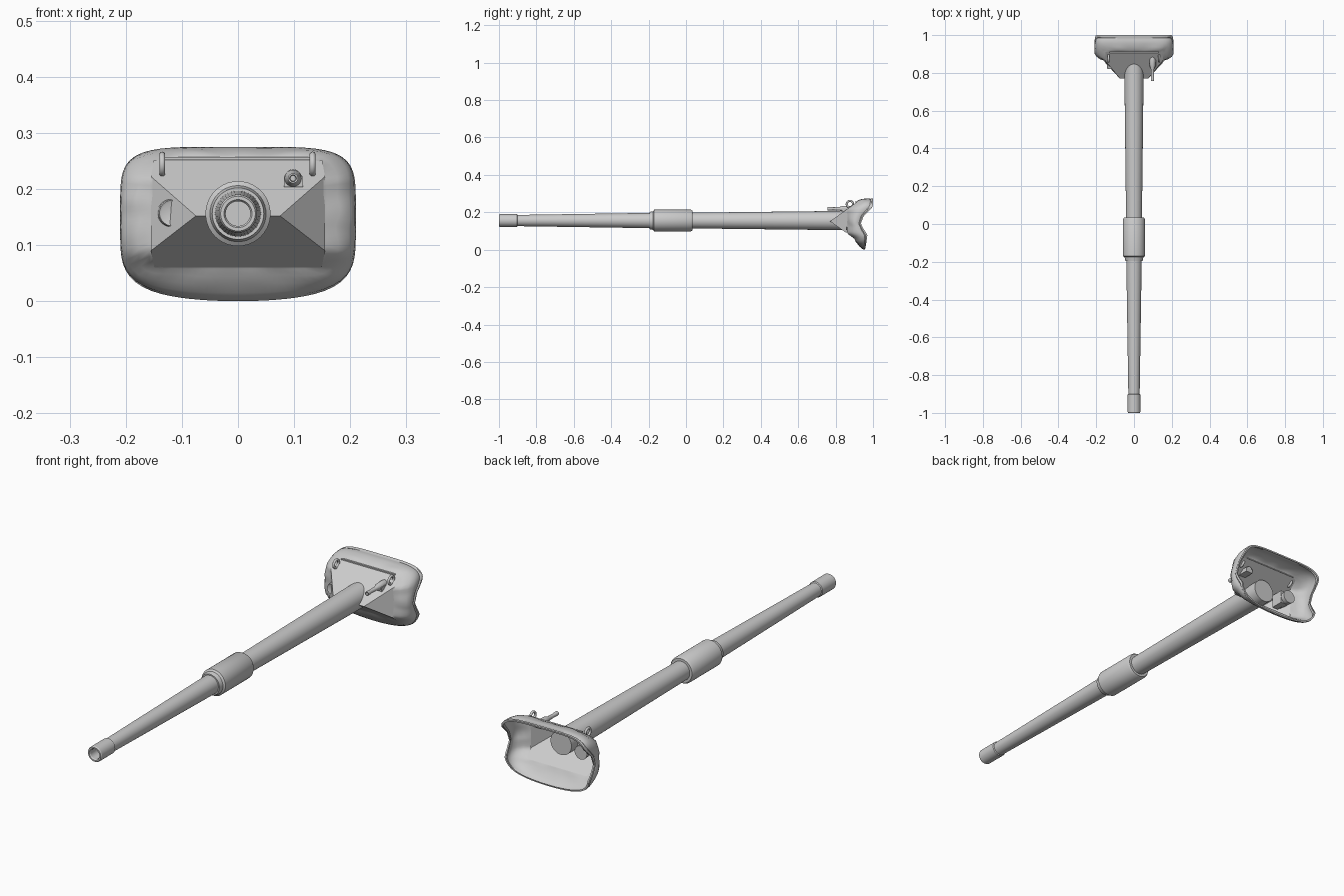
import bpy, bmesh, math
from mathutils import Vector

if "Cube" in bpy.data.objects:
    bpy.data.objects.remove(bpy.data.objects["Cube"])

AXIS_Z = 0.156
mat = bpy.data.materials.new("plain grey")
mat.diffuse_color = (0.6, 0.6, 0.6, 1)
mat.use_nodes = True
mat.node_tree.nodes["Principled BSDF"].inputs["Base Color"].default_value = mat.diffuse_color


def finish(name, bm, angle=30, normals=True):
    if normals:
        bmesh.ops.recalc_face_normals(bm, faces=bm.faces)
    me = bpy.data.meshes.new(name)
    bm.to_mesh(me)
    bm.free()
    me.materials.append(mat)
    ob = bpy.data.objects.new(name, me)
    bpy.context.collection.objects.link(ob)
    bpy.ops.object.select_all(action='DESELECT')
    ob.select_set(True)
    bpy.context.view_layer.objects.active = ob
    bpy.ops.object.shade_smooth_by_angle(angle=math.radians(angle))
    return ob


def loft(bm, rings):
    """Skin closed loops of equal point count."""
    loops = [[bm.verts.new(p) for p in r] for r in rings]
    for a, b in zip(loops, loops[1:]):
        for i in range(len(a)):
            j = (i + 1) % len(a)
            bm.faces.new((a[i], a[j], b[j], b[i]))
    return loops


def lathe(name, profile, x=0, z=AXIS_Z, n=40):
    """Turn (y, radius) points around a lengthwise axis, capping both ends."""
    bm = bmesh.new()
    loops = loft(bm, [[(x + r * math.cos(2 * math.pi * i / n), y,
                        z + r * math.sin(2 * math.pi * i / n)) for i in range(n)]
                      for y, r in profile])
    bm.faces.new(loops[0])
    bm.faces.new(loops[-1])
    return finish(name, bm)


def box(name, x0, x1, y0, y1, z0, z1):
    bm = bmesh.new()
    bmesh.ops.create_cube(bm, size=1)
    for v in bm.verts:
        v.co = Vector(((x0 + x1) / 2 + v.co.x * (x1 - x0),
                       (y0 + y1) / 2 + v.co.y * (y1 - y0),
                       (z0 + z1) / 2 + v.co.z * (z1 - z0)))
    return finish(name, bm)


# Barrel with a hollow muzzle collar, and the sleeve around its middle
lathe("barrel", [(-0.9, 0.022), (-0.995, 0.022), (-1.0, 0.025), (-1.0, 0.031),
                 (-0.995, 0.034), (-0.903, 0.034), (-0.9, 0.030), (-0.18, 0.041),
                 (0.03, 0.042), (0.8, 0.051), (0.87, 0.051)])
lathe("sleeve", [(-0.195, 0.041), (-0.195, 0.046), (-0.176, 0.050), (-0.17, 0.058),
                 (0.025, 0.058), (0.034, 0.053), (0.034, 0.042)])


# Wedge shield: sloped upper and lower plates with triangular cheeks
def frame_y(z):
    return 0.77 + 1.4 * abs(z - 0.152)


bm = bmesh.new()
outline = [(0.075, 0.152), (0.155, 0.222), (0.150, 0.252), (0.155, 0.090), (0.149, 0.060)]
R, L = [[bm.verts.new((s * x, frame_y(z), z)) for x, z in outline] for s in (1, -1)]
bm.faces.new((R[0], R[1], R[2], L[2], L[1], L[0]))
bm.faces.new((L[0], L[3], L[4], R[4], R[3], R[0]))
bm.faces.new((R[0], R[3], R[1]))
bm.faces.new((L[0], L[1], L[3]))
finish("shield_wedge", bm, 10)

# Canvas cover: rounded rectangular rings from the shield frame to a wavy rear rim
RIM = [(-0.01, 0.955), (0.03, 0.963), (0.08, 0.97), (0.11, 0.95), (0.14, 0.935),
       (0.18, 0.95), (0.225, 0.995), (0.24, 1.0), (0.3, 1.0)]


def rim_y(z):
    for (z0, y0), (z1, y1) in zip(RIM, RIM[1:]):
        if z <= z1:
            return y0 + (y1 - y0) * max(0, z - z0) / (z1 - z0)
    return 1.0


def cover_ring(hw, z0, z1, n, t, sag, wrinkle, count=96):
    pts = []
    for i in range(count):
        a = 2 * math.pi * i / count
        c, s = math.cos(a), math.sin(a)
        r = (abs(c) ** n + abs(s) ** n) ** (-1 / n)
        r *= 1 + wrinkle * (math.sin(7 * a + 4 * t) + math.sin(13 * a + 1)) / 2
        x, z = hw * r * c, (z0 + z1) / 2 + (z1 - z0) / 2 * r * s
        if s < 0:
            z -= sag * max(0, 1 - (x / hw) ** 2) * min(1, -1.4 * s)
        front = max(0.862, frame_y(min(max(z, 0.06), 0.252)))
        pts.append((x, front + (rim_y(z) - front) * t, max(z, 0)))
    return pts


bm = bmesh.new()
loft(bm, [cover_ring(*p) for p in (
    (0.152, 0.060, 0.252, 20, 0.00, 0.000, 0),
    (0.158, 0.056, 0.257, 12, 0.04, 0.000, 0.01),
    (0.178, 0.046, 0.263, 7, 0.13, 0.002, 0.025),
    (0.198, 0.036, 0.269, 6, 0.30, 0.006, 0.012),
    (0.208, 0.029, 0.273, 5, 0.50, 0.014, 0.004),
    (0.210, 0.025, 0.275, 5, 0.72, 0.020, 0),
    (0.206, 0.025, 0.272, 5, 0.84, 0.023, 0),
    (0.210, 0.023, 0.275, 5, 0.90, 0.023, 0),
    (0.208, 0.023, 0.274, 5, 1.00, 0.023, 0),
    (0.201, 0.029, 0.267, 5, 0.99, 0.023, 0))])
finish("canvas_cover", bm, 45)

# Retaining strip along the top of the shield
box("top_strip", -0.13, 0.13, 0.904, 0.912, 0.252, 0.257)

# Secondary gun port beside the barrel
lathe("gun_port", [(0.822, 0.019), (0.82, 0.023), (0.825, 0.025), (0.90, 0.030)],
      x=-0.117, z=0.157, n=24)
box("gun_port_block", -0.117, -0.088, 0.822, 0.88, 0.128, 0.186)

# Sight tube on its small base
lathe("sight_tube", [(0.775, 0.005), (0.757, 0.006), (0.757, 0.009), (0.775, 0.009),
                     (0.782, 0.008), (0.82, 0.009), (0.835, 0.015), (0.87, 0.016),
                     (0.89, 0.013)], x=0.098, z=0.219, n=20)
box("sight_base", 0.082, 0.116, 0.835, 0.89, 0.203, 0.222)

# Lifting eyes at the upper corners
for side, x in (("left", -0.135), ("right", 0.133)):
    bm = bmesh.new()
    rings = []
    for i in range(21):
        a = 2 * math.pi * i / 20
        ring = []
        for k in range(10):
            b = 2 * math.pi * k / 10
            r = 0.017 + 0.0055 * math.cos(b)
            ring.append((x + 0.0055 * math.sin(b), 0.876 + r * math.cos(a),
                         0.244 + r * math.sin(a)))
        rings.append(ring)
    loft(bm, rings)
    bmesh.ops.remove_doubles(bm, verts=bm.verts, dist=1e-5)
    finish(side + "_lifting_eye", bm, 60)
